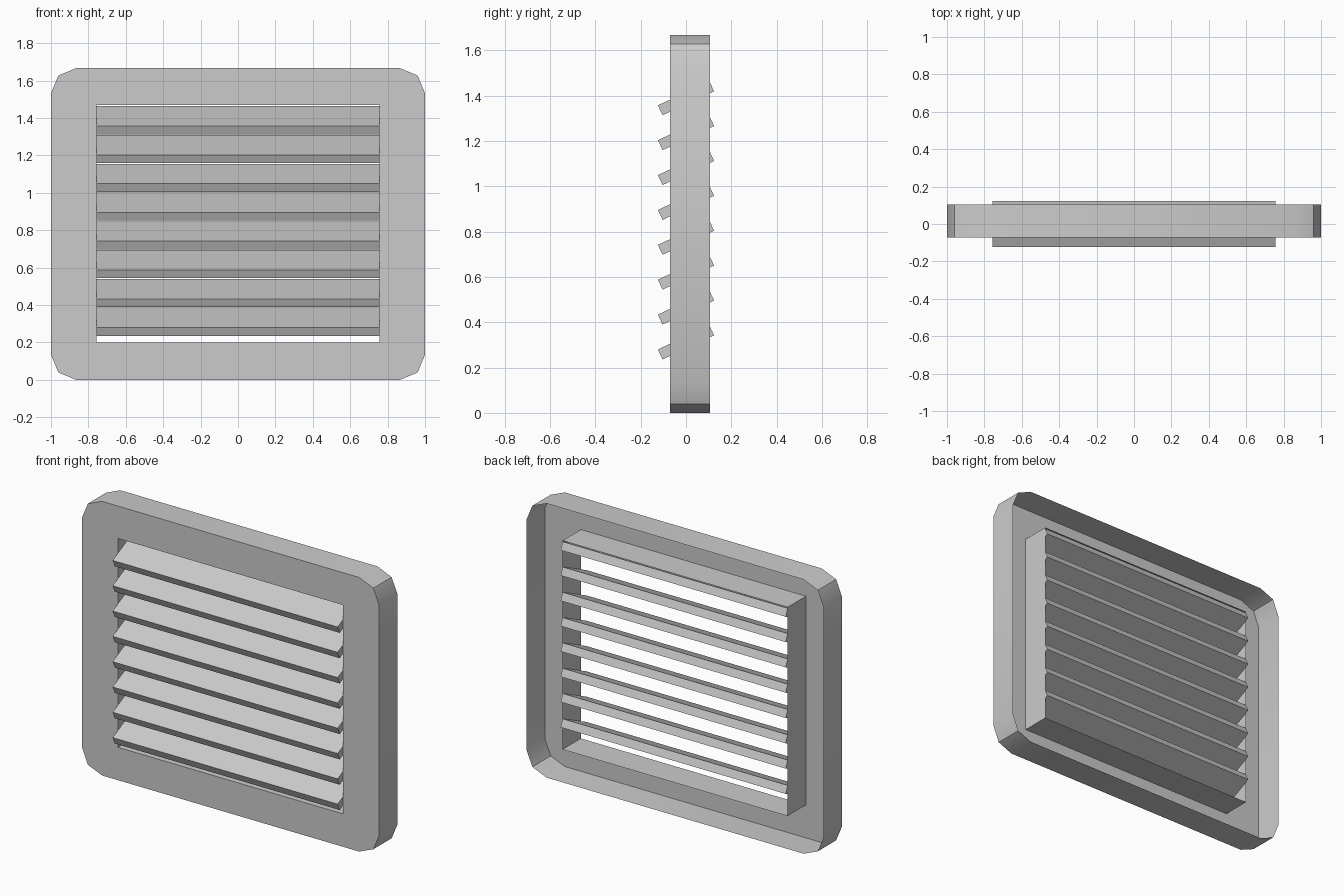
import bpy, bmesh, math
from mathutils import Matrix

if "Cube" in bpy.data.objects:
    bpy.data.objects.remove(bpy.data.objects["Cube"])

HW, H = 1.0, 1.667               # outer half width, height
FRONT, BACK = -0.071, 0.105      # frame depth
R = 0.135                        # corner radius
OX, OZ0, OZ1 = 0.757, 0.2, 1.47  # opening


def add_object(name, bm):
    mesh = bpy.data.meshes.new(name)
    bm.to_mesh(mesh)
    bm.free()
    ob = bpy.data.objects.new(name, mesh)
    bpy.context.collection.objects.link(ob)
    return ob


# Frame: open-backed shell with a front plate, outer skirt and inner skirt
bm = bmesh.new()
corners = [(1, 1), (-1, 1), (-1, -1), (1, -1)]
outer, inner = [], []
for q, (sx, sz) in enumerate(corners):
    inner.append((sx * OX, OZ1 if sz > 0 else OZ0))
    cx, cz = sx * (HW - R), (H - R if sz > 0 else R)
    for k in range(3):
        a = math.radians(90 * q + 45 * k)
        outer.append((cx + R * math.cos(a), cz + R * math.sin(a)))


def ring(points, y):
    return [bm.verts.new((x, y, z)) for x, z in points]


of, ob_ = ring(outer, FRONT), ring(outer, BACK)
inf, inb = ring(inner, FRONT), ring(inner, BACK)
for i in range(12):
    j = (i + 1) % 12
    p, n = i // 3, j // 3
    plate = [of[i], of[j], inf[n]] + ([inf[p]] if p != n else [])
    bm.faces.new(plate)
    bm.faces.new((of[j], of[i], ob_[i], ob_[j]))
for i in range(4):
    j = (i + 1) % 4
    bm.faces.new((inf[i], inf[j], inb[j], inb[i]))
frame = add_object("vent_frame", bm)
bpy.context.view_layer.objects.active = frame
frame.select_set(True)
bpy.ops.object.shade_smooth_by_angle(angle=math.radians(30))

# Louvre slats: tilted boxes, lower edge at the front
for i in range(8):
    bm = bmesh.new()
    bmesh.ops.create_cube(bm, size=1, matrix=Matrix.Rotation(math.radians(25), 4, 'X')
                          @ Matrix.Diagonal((2 * OX, 0.251, 0.0485, 1)))
    slat = add_object(f"louvre_slat_{i + 1}", bm)
    slat.location.z = 0.311 + i * 0.1539
